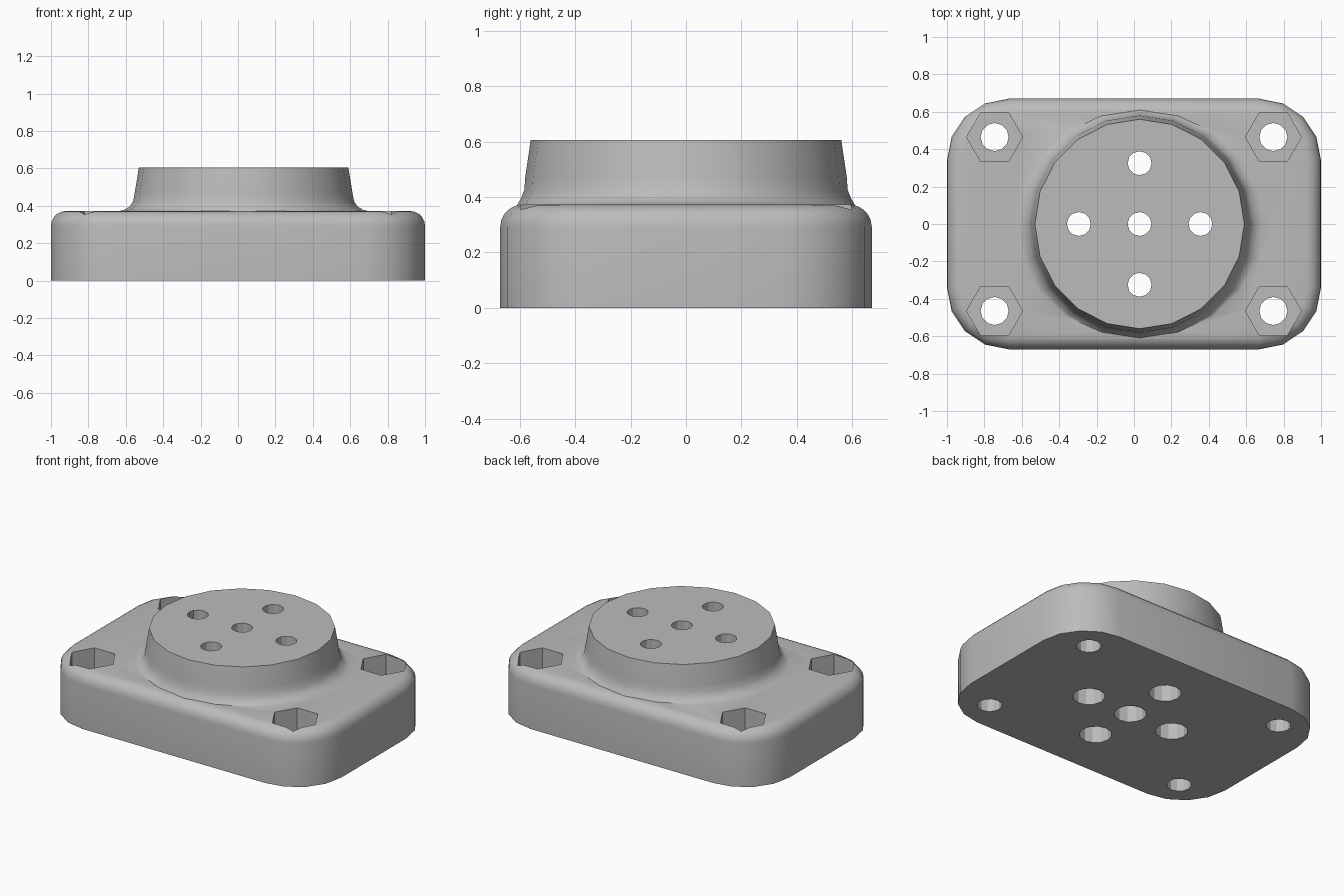
import bpy, bmesh, math

cube = bpy.data.objects.get("Cube")
if cube:
    bpy.data.objects.remove(cube, do_unlink=True)

grey = bpy.data.materials.new("plain grey")
grey.use_nodes = True
colour = (0.5, 0.5, 0.5, 1)
grey.diffuse_color = colour
grey.node_tree.nodes["Principled BSDF"].inputs["Base Color"].default_value = colour


def loft(name, rings):
    """Closed solid through matching rings of points, from bottom to top."""
    bm = bmesh.new()
    loops = [[bm.verts.new(p) for p in ring] for ring in rings]
    n = len(loops[0])
    for a, b in zip(loops, loops[1:]):
        for i in range(n):
            j = (i + 1) % n
            bm.faces.new((a[i], a[j], b[j], b[i]))
    bm.faces.new(loops[0][::-1])
    bm.faces.new(loops[-1])
    bmesh.ops.recalc_face_normals(bm, faces=bm.faces)
    mesh = bpy.data.meshes.new(name)
    bm.to_mesh(mesh)
    bm.free()
    mesh.materials.append(grey)
    obj = bpy.data.objects.new(name, mesh)
    bpy.context.collection.objects.link(obj)
    return obj


def ellipse(x, y, z, rx, ry, sides):
    return [(x + rx * math.cos(math.tau * i / sides),
             y + ry * math.sin(math.tau * i / sides), z) for i in range(sides)]


def rounded_rectangle(hx, hy, z, radius, steps=4):
    points = []
    for k, (sx, sy) in enumerate(((1, 1), (-1, 1), (-1, -1), (1, -1))):
        for i in range(steps + 1):
            a = math.pi / 2 * (k + i / steps)
            points.append((sx * (hx - radius) + radius * math.cos(a),
                           sy * (hy - radius) + radius * math.sin(a), z))
    return points


def prism(name, x, y, radius, bottom, top, sides):
    return loft(name, [ellipse(x, y, z, radius, radius, sides) for z in (bottom, top)])


def combine(target, other, operation):
    mod = target.modifiers.new(operation, "BOOLEAN")
    mod.operation = operation
    mod.solver = "EXACT"
    mod.object = other
    other.hide_render = True
    bpy.context.view_layer.objects.active = target
    bpy.ops.object.modifier_apply(modifier=mod.name)
    bpy.data.objects.remove(other, do_unlink=True)


# Base block with rounded corners and a rounded top edge
HX, HY, TOP, CORNER, FILLET = 1.0, 0.67, 0.372, 0.33, 0.08
base_rings = [rounded_rectangle(HX, HY, 0, CORNER)]
for i in range(6):
    a = math.pi / 2 * i / 5
    inset = FILLET * (1 - math.cos(a))
    base_rings.append(rounded_rectangle(HX - inset, HY - inset,
                                        TOP - FILLET + FILLET * math.sin(a), CORNER - inset))
housing = loft("flange_housing", base_rings)

# Tapered round boss, flaring into the base
CX = 0.03
boss_profile = ((0.66, 0.60, 0.30), (0.68, 0.61, 0.368), (0.64, 0.605, 0.378),
                (0.61, 0.595, 0.395), (0.59, 0.583, 0.425), (0.582, 0.58, 0.47),
                (0.56, 0.56, 0.605))
boss = loft("round_boss", [ellipse(CX, 0, z, rx, ry, 20) for rx, ry, z in boss_profile])
combine(housing, boss, "UNION")

# Five holes through the boss, wider from below
for dx, dy in ((0, 0), (1, 0), (-1, 0), (0, 1), (0, -1)):
    x, y = CX + dx * 0.325, dy * 0.325
    combine(housing, prism("hole_cutter", x, y, 0.064, -0.1, 0.8, 12), "DIFFERENCE")
    combine(housing, prism("counterbore_cutter", x, y, 0.098, -0.1, 0.45, 12), "DIFFERENCE")

# Corner bolt holes with hexagonal pockets
for sx in (1, -1):
    for sy in (1, -1):
        x, y = sx * 0.745, sy * 0.465
        combine(housing, prism("bolt_cutter", x, y, 0.075, -0.1, 0.6, 12), "DIFFERENCE")
        combine(housing, prism("hex_cutter", x, y, 0.15, 0.15, 0.6, 6), "DIFFERENCE")

# Smooth rounded surfaces, sharp rims
bpy.ops.object.select_all(action="DESELECT")
housing.select_set(True)
bpy.context.view_layer.objects.active = housing
bpy.ops.object.shade_smooth_by_angle(angle=math.radians(28))
